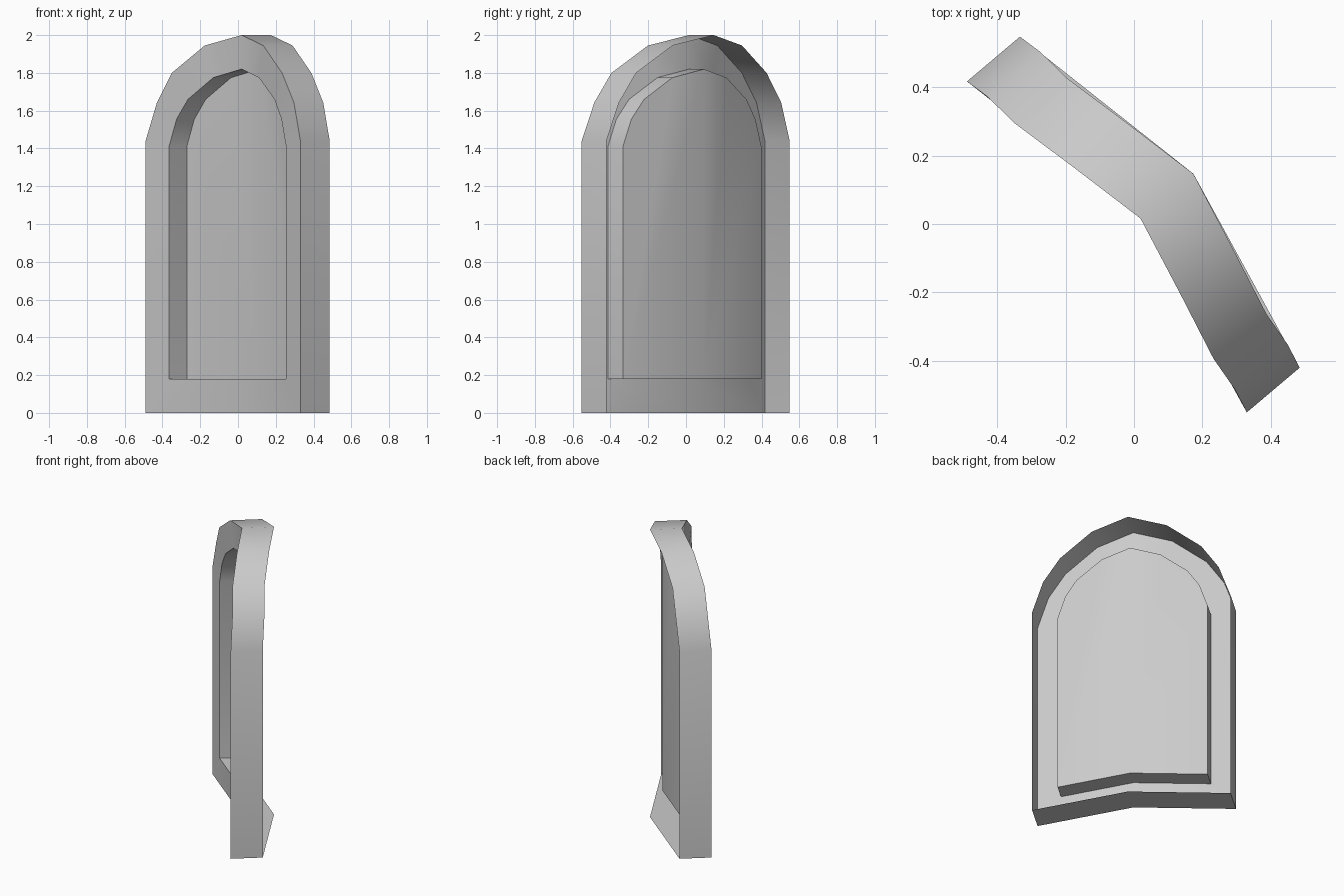
import bpy
import bmesh
from math import radians, sin, cos
from mathutils import Vector

if "Cube" in bpy.data.objects:
    bpy.data.objects.remove(bpy.data.objects["Cube"])

# Window plan: rotated about z, bent towards +normal at its middle
ANGLE = radians(-49.8)
ALONG = Vector((cos(ANGLE), sin(ANGLE), 0))
NORMAL = Vector((-sin(ANGLE), cos(ANGLE), 0))
HALF, BEND, WALL, RECESS = 0.635, 0.129, 0.203, 0.123


def place(t, z, depth=0.0, bulge=0.0):
    n = -0.104 + BEND * (1 - abs(t) / HALF) + bulge + depth
    return ALONG * t + NORMAL * n + Vector((0, 0, z))


def ring(side, base):
    """Counter-clockwise pointed-arch loop: base, right side, apex, left side."""
    w = side[0][0]
    right = list(side)
    left = [(-p[0],) + tuple(p[1:]) for p in reversed(side[:-1])]
    return [(-w, base, 0), (0, base, 0), (w, base, 0)] + right + left


# Half profiles: along, height, slight out-of-plane offset
outer = ring([(0.635, 1.44, 0), (0.562, 1.643, 0.002), (0.452, 1.80, -0.010),
              (0.24, 1.945, -0.004), (0, 2.0, 0)], 0.0)
inner = ring([(0.48, 1.41, 0), (0.43, 1.555, 0), (0.355, 1.66, 0),
              (0.187, 1.775, 0), (0, 1.82, 0)], 0.18)


def add_ring(bm, pts, depth):
    return [bm.verts.new(place(t, z, depth, b)) for t, z, b in pts]


def bridge(bm, a, b):
    for i in range(len(a)):
        j = (i + 1) % len(a)
        bm.faces.new((a[i], a[j], b[j], b[i]))


def finish(bm, name):
    mesh = bpy.data.meshes.new(name)
    bm.normal_update()
    bm.to_mesh(mesh)
    bm.free()
    obj = bpy.data.objects.new(name, mesh)
    bpy.context.collection.objects.link(obj)
    bpy.ops.object.select_all(action='DESELECT')
    obj.select_set(True)
    bpy.context.view_layer.objects.active = obj
    bpy.ops.object.shade_smooth_by_angle(angle=radians(32))


# Frame: outer wall, front face and inner reveal, open at the back
bm = bmesh.new()
loops = [add_ring(bm, outer, WALL), add_ring(bm, outer, 0),
         add_ring(bm, inner, 0), add_ring(bm, inner, RECESS)]
for a, b in zip(loops, loops[1:]):
    bridge(bm, a, b)
finish(bm, "window_frame")

# Pane: two flat halves meeting at the bend
bm = bmesh.new()
v = add_ring(bm, inner, RECESS)
bm.faces.new(v[1:8])
bm.faces.new([v[0], v[1]] + v[7:])
finish(bm, "window_pane")
